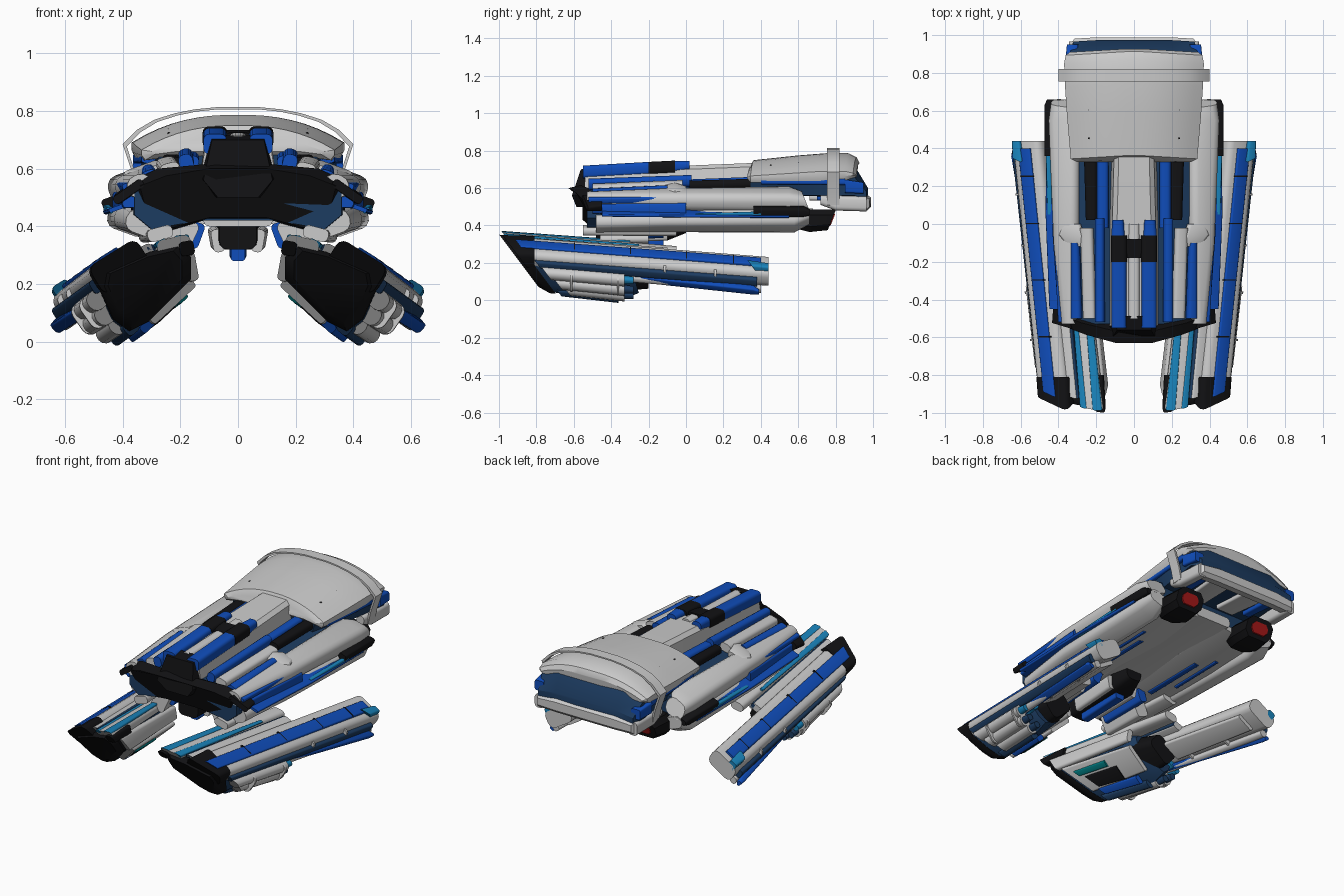
import bpy, bmesh, math

COL = {"blue": (0.005, 0.075, 0.5), "navy": (0.012, 0.045, 0.12), "cyan": (0.01, 0.23, 0.5),
       "black": (0.006, 0.006, 0.007), "red": (0.4, 0.01, 0.01), "teal": (0.0, 0.2, 0.22)}
MATS = {}
for n, c in COL.items():
    MATS[n] = bpy.data.materials.new(n)
    MATS[n].diffuse_color = (*c, 1)


def loft(name, rings, col=None, mirror=False):
    """Skin closed rings of 3D points, with capped ends."""
    bm = bmesh.new()
    vs = [[bm.verts.new(p) for p in r] for r in rings]
    k = len(vs[0])
    for a, b in zip(vs, vs[1:]):
        for i in range(k):
            bm.faces.new((a[i], a[(i + 1) % k], b[(i + 1) % k], b[i]))
    bm.faces.new(vs[0])
    bm.faces.new(vs[-1])
    bmesh.ops.recalc_face_normals(bm, faces=bm.faces)
    me = bpy.data.meshes.new(name)
    bm.to_mesh(me)
    bm.free()
    me.shade_smooth()
    me.set_sharp_from_angle(angle=math.radians(33))
    ob = bpy.data.objects.new(name, me)
    bpy.context.collection.objects.link(ob)
    if col:
        me.materials.append(MATS[col])
    if mirror:
        ob.modifiers.new("Mirror", 'MIRROR').use_mirror_merge = False
    return ob


def rrect(w, h, r, seg):
    r = min(r, w * 0.49, h * 0.49)
    out = []
    for q, (sx, sz) in enumerate(((1, 1), (-1, 1), (-1, -1), (1, -1))):
        for i in range(seg + 1):
            a = math.pi / 2 * (q + i / seg)
            out.append((sx * (w / 2 - r) + r * math.cos(a), sz * (h / 2 - r) + r * math.sin(a)))
    return out


def beam(name, st, col=None, roll=0, r=0.02, mirror=True, front=None, back=None, seg=3):
    """Rounded bar along y. Stations (x, y, z, w, h); front/back rake the end caps."""
    c, s = math.cos(math.radians(roll)), math.sin(math.radians(roll))
    rings = []
    for i, (x, y, z, w, h) in enumerate(st):
        ring = [(x + u * c - v * s, y, z + u * s + v * c) for u, v in rrect(w, h, r, seg)]
        f = front if i == 0 else back if i == len(st) - 1 else None
        rings.append([(p[0], y + f(p[0], p[2]), p[2]) if f else p for p in ring])
    return loft(name, rings, col, mirror)


def sym(name, st, col=None, rake=None):
    """Symmetric loft. Stations (y, right-hand half profile from top to bottom)."""
    rings = []
    for y, half in st:
        pts = half + [(-x, z) for x, z in reversed(half)]
        rings.append([(x, y + (rake(x, z) if rake else 0), z) for x, z in pts])
    return loft(name, rings, col)


# ---------- Central hull ----------
sym("hull_core", [(-0.53, [(.12, .6), (.3, .56), (.36, .52), (.36, .44), (.3, .39), (.13, .42)]),
                  (0.62, [(.12, .62), (.34, .58), (.42, .53), (.42, .45), (.37, .40), (.13, .45)])], "navy")
nose_rake = lambda x, z: 0.2 * abs(x) + 0.45 * (0.58 - z)
sym("nose_bumper", [(-.64, [(.1, .60), (.25, .575), (.34, .54), (.32, .46), (.25, .39), (.1, .43)]),
                    (-.57, [(.12, .615), (.28, .6), (.385, .55), (.37, .45), (.28, .37), (.12, .42)])],
    "black", nose_rake)
sym("nose_hatch", [(-.61, [(.09, .70), (.12, .56), (.07, .5)]), (-.54, [(.1, .715), (.13, .57), (.08, .5)])],
    "black", lambda x, z: 0.4 * max(0, z - .58) + .4 * max(0, .56 - z))
# wing tips of the nose
beam("nose_wing", [(.38, -.54, .52, .12, .03), (.38, -.45, .52, .1, .04)], "black", -35, .01,
     front=lambda x, z: .3 * (x - .38))
sym("spine", [(-.54, [(.09, .69), (.115, .67), (.13, .57)]), (0, [(.09, .72), (.115, .7), (.13, .59)]),
              (.38, [(.08, .735), (.105, .715), (.12, .6)])])
beam("spine_panel_front", [(.08, -.55, .685, .08, .07), (.08, -.2, .705, .08, .07)], "blue")
beam("spine_patch", [(.08, -.2, .705, .085, .07), (.08, -.06, .712, .085, .07)], "black")
beam("spine_block", [(.085, -.06, .715, .07, .06), (.085, .02, .72, .06, .05)], "blue")
beam("spine_centre", [(0, -.5, .69, .06, .05), (0, 0, .71, .06, .04)], mirror=False)
beam("spine_band", [(0, -.18, .69, .09, .07), (0, -.08, .7, .14, .07)], "black", mirror=False)
# long strips laid over the shoulders
beam("rail_inner", [(.18, -.52, .62, .05, .06), (.18, .03, .64, .05, .06)], "blue", -15)
beam("rail_grey", [(.235, -.5, .595, .07, .05), (.25, -.02, .615, .07, .05)], None, -15)
beam("rail_outer", [(.305, -.5, .57, .06, .05), (.31, -.1, .59, .045, .05)], "blue", -20)
beam("rear_strip_blue", [(.165, -.02, .625, .06, .04), (.165, .36, .64, .06, .04)], "blue")
beam("rear_strip_black", [(.225, .02, .615, .06, .05), (.23, .36, .625, .07, .05)], "black")
beam("shoulder_cap", [(.30, -.12, .585, .1, .04), (.33, -.06, .59, .14, .045), (.33, 0, .58, .1, .04)], None, -20)
# side pods
beam("side_pod_upper", [(.34, -.53, .54, .09, .08), (.355, -.1, .54, .14, .1), (.365, .55, .54, .17, .11),
                        (.375, .64, .53, .13, .09)], None, -20, .04, back=lambda x, z: .4 * (.53 - z))
beam("side_stripe_blue", [(.385, -.52, .535, .03, .03), (.405, -.1, .54, .03, .035)], "blue", -20, .008)
beam("side_pod_mid", [(.37, -.5, .49, .06, .05), (.40, 0, .49, .07, .06)], "blue", 0, .01)
beam("side_pod_lower", [(.33, -.48, .41, .12, .08), (.36, -.1, .42, .14, .09), (.375, .58, .43, .15, .11),
                        (.375, .66, .45, .12, .07)], None, 20, .035)
beam("side_fin", [(.40, -.45, .47, .1, .015), (.42, .05, .465, .1, .015), (.425, .55, .46, .08, .015)], "blue", -20, .005)
beam("side_cyan_line", [(.445, .05, .455, .025, .02), (.455, .4, .465, .025, .02)], "cyan", 0, .006)
beam("side_fin_black", [(.445, .36, .475, .05, .05), (.445, .63, .475, .05, .05), (.44, .66, .47, .04, .03)],
     "black", -20, .012)
# belly plates and keel
beam("belly_plate", [(.2, -.25, .41, .2, .03), (.2, .3, .415, .26, .03), (.2, .66, .43, .28, .03)], None, -9, .01)
beam("belly_stripe", [(.2, -.1, .395, .03, .012), (.2, .3, .4, .03, .012)], "blue", -9, .004)
beam("belly_stripe_short", [(.26, .05, .386, .02, .012), (.26, .4, .392, .02, .012)], "blue", -9, .004)
beam("belly_centre", [(0, -.5, .43, .24, .06), (0, .68, .46, .24, .06)], None, mirror=False)
beam("keel", [(0, -.48, .37, .13, .1), (0, -.1, .38, .15, .12), (0, 0, .4, .1, .08)], "black", 0, .03, False)
beam("keel_gun", [(0, -.42, .305, .05, .05), (0, -.12, .32, .06, .06)], "blue", 0, .01, False)
beam("keel_cheek", [(.07, -.4, .35, .04, .08), (.08, -.1, .36, .04, .08)], None, -10, .015)
beam("under_pod", [(.27, -.55, .375, .09, .045), (.3, -.05, .37, .09, .04)], None, -15, .018)
# rear engines with red glow
tilt = lambda x, z: .4 * (z - .43)
beam("engine", [(.25, .58, .43, .14, .09), (.25, .66, .425, .2, .12), (.25, .78, .43, .18, .11)], "black", 0, .03,
     back=tilt, seg=1)
beam("engine_glow", [(.25, .76, .43, .12, .07), (.25, .785, .43, .11, .06)], "red", 0, .02, back=tilt, seg=1)


# ---------- Rear head ----------
def arch(hw, zt, ze, zb):
    top = [(hw * i / 8, ze + (zt - ze) * (1 - (i / 8) ** 2.4)) for i in range(1, 9)]
    return top + [(hw, ze - (ze - zb) * .5), (hw * .96, zb), (hw * .7, zb + .01)]


sweep = lambda x, z: -.06 * abs(x)
sym("head_roof", [(.345, arch(.30, .71, .66, .65)), (.365, arch(.335, .75, .665, .63)),
                  (.6, arch(.355, .775, .68, .625)), (.75, arch(.365, .787, .69, .625)),
                  (.87, arch(.37, .787, .69, .64)), (.915, arch(.362, .765, .68, .655)),
                  (.93, arch(.34, .735, .67, .66))], None, sweep)
sym("head_body", [(.36, [(.2, .66), (.28, .65), (.26, .59), (.15, .58)]), (.6, [(.25, .7), (.34, .65), (.3, .56), (.18, .56)]),
                  (.92, [(.22, .71), (.34, .66), (.345, .56), (.2, .55)]), (.985, [(.2, .60), (.32, .58), (.32, .54), (.2, .54)])],
    "navy", sweep)
# u-shaped lower rim
sym("rim_back", [(.93, [(.2, .545), (.33, .535), (.32, .49), (.2, .49)]), (.98, [(.2, .565), (.33, .55), (.33, .48), (.2, .48)]),
                 (1.0, [(.2, .55), (.315, .54), (.315, .5), (.2, .5)])], None, sweep)
beam("rim_side", [(.32, .72, .535, .05, .05), (.32, .8, .52, .06, .08), (.315, .965, .515, .06, .08)], None, 0, .02)
beam("rim_corner", [(.335, .85, .61, .06, .07), (.325, .95, .6, .06, .06)], "blue", 0, .01)
beam("head_side_stripe", [(.31, .4, .635, .05, .03), (.34, .85, .635, .05, .035)], "blue", 0, .01)
beam("head_underplate", [(.1, .66, .55, .12, .03), (.12, .92, .545, .14, .03)], None, 0, .01)
beam("head_understripe", [(.22, .7, .55, .05, .03), (.23, .9, .545, .06, .03)], "blue", 0, .01)
# open hoop over the head
path = [(.07, .814), (.15, .806), (.22, .792), (.29, .77), (.35, .735), (.4, .685), (.365, .58), (.35, .51)]
hoop = path + [(x * .965, z - .008) for x, z in reversed(path)]
sym("hoop", [(.755, hoop), (.82, hoop)])
for x, y in ((.24, .45), (.24, .6), (.23, .72), (.09, .46), (.09, .58)):
    z = .752 + .08 * (y - .45) - .08 * (x / .35) ** 2.4
    beam("roof_bolt", [(x, y, z, .008, .014), (x, y + .008, z, .008, .014)], "black", 0, .002, seg=1)


# ---------- Outrigger nacelles (splayed outward and pitched down to the rear) ----------
def nac(name, x, z, w, h, roll, y0, y1, col=None, r=.02, taper=1, front=True):
    st = [(x + .11 * (y + .9), y, z - .08 * (y + .9), w * t, h * t) for y, t in ((y0, 1), (y1, taper))]
    return beam(name, st, col, roll, r, True, (lambda a, b: .75 * (.2 - b)) if front else None)


section = [(.15, .30), (.19, .345), (.3, .32), (.47, .245), (.48, .19), (.43, .08), (.37, .035), (.3, .07), (.15, .22)]


def nac_shell(name, stations, col):
    rings = []
    for y, k, f in stations:
        ring = []
        for px, pz in section:
            x, z = .34 + (px - .34) * k + .11 * (y + .9), .21 + (pz - .21) * k - .08 * (y + .9)
            ring.append((x, y + f * (.2 - z), z))
        rings.append(ring)
    return loft(name, rings, col, True)


nac_shell("nacelle_nose", [(-.885, .78, .75), (-.85, .96, .75), (-.82, .96, .75)], "black")
nac_shell("nacelle_core", [(-.82, .93, .75), (-.38, .9, .3), (-.3, .7, .3)], "navy")
nac("nacelle_back_block", .3, .2, .2, .14, -40, -.34, -.2, "black", .03, .8, False)
# long outer beam with its stripes
nac("outer_beam", .405, .262, .19, .11, -32, -.83, .44, None, .035, .93)
nac("outer_beam_front_cap", .405, .262, .195, .115, -32, -.87, -.81, "black", .03)
nac("outer_stripe", .435, .303, .075, .03, -32, -.82, .4, "blue", .008)
nac("outer_side", .475, .205, .05, .05, -32, -.8, .38, "navy", .012)
nac("outer_lower_lip", .455, .165, .04, .04, -32, -.75, .4, None, .015)
nac("outer_tail_tip", .47, .277, .06, .06, -32, .34, .44, "cyan", .012, .8)
nac("tail_under_plate", .365, .215, .12, .03, -32, -.2, .36, None, .01, .9, False)
# inner ridge
nac("inner_ridge", .215, .33, .12, .07, -12, -.86, -.05, None, .025, .7)
nac("inner_cyan", .19, .362, .05, .022, -5, -.86, -.3, "cyan", .008, .6)
nac("inner_cyan_outer", .262, .345, .04, .022, -25, -.86, -.25, "cyan", .008, .5)
nac("ridge_grey", .325, .315, .08, .04, -25, -.82, -.1, None, .012)
nac("ridge_navy", .292, .328, .025, .03, -25, -.82, -.1, "navy", .008)
nac("inner_side_panel", .155, .265, .04, .1, -10, -.83, -.3, None, .015, .8)
nac("inner_prong", .175, .325, .05, .05, -10, -.885, -.8, "black", .012)
# belly panels facing inward and down
nac("belly_panel", .215, .145, .2, .03, -43, -.8, -.3, None, .012, .85)
nac("belly_inset", .24, .115, .09, .03, -43, -.74, -.45, "black", .008)
nac("belly_teal", .18, .165, .04, .03, -43, -.76, -.5, "teal", .008)
nac("belly_blue", .30, .065, .05, .03, -43, -.76, -.38, "blue", .008)
# stacked outer tubes with clamps
for i, (x, z) in enumerate(((.475, .155), (.445, .105), (.395, .075))):
    nac("side_tube", x, z, .075, .07, -40, -.79 + .02 * i, -.33, None, .03, .95)
    nac("tube_tip", x, z, .045, .045, -40, -.35, -.28, "cyan" if i == 0 else "navy", .015, .8, False)
nac("tube_foot", .36, .058, .05, .05, -40, -.8, -.36, "navy", .015)
for y in (-.62, -.37):
    nac("tube_clamp", .462, .13, .085, .12, -35, y, y + .012, None, .03, 1, False)
for y in (-.12, .15):
    nac("beam_clamp", .455, .21, .08, .11, -32, y, y + .012, None, .02, 1, False)
for y in (-.6, -.3, 0, .25):
    nac("beam_joint", .435, .3035, .077, .032, -32, y, y + .006, "black", .008, 1, False)
# rear blade and its mount
beam("blade", [(.49, -.42, .13, .03, .03), (.53, -.2, .115, .035, .045), (.625, .36, .055, .035, .045),
               (.63, .39, .045, .02, .03)], "blue", -50, .008)
beam("blade_mount", [(.47, -.36, .13, .06, .06), (.5, -.26, .13, .05, .05)], "cyan", -35, .012)
# struts to the hull
beam("strut", [(.2, -.46, .36, .09, .14), (.21, -.2, .36, .08, .13)], None, 25, .02)
beam("strut_cover", [(.15, -.42, .37, .05, .09), (.16, -.12, .375, .05, .08)], "blue", 20, .015)
